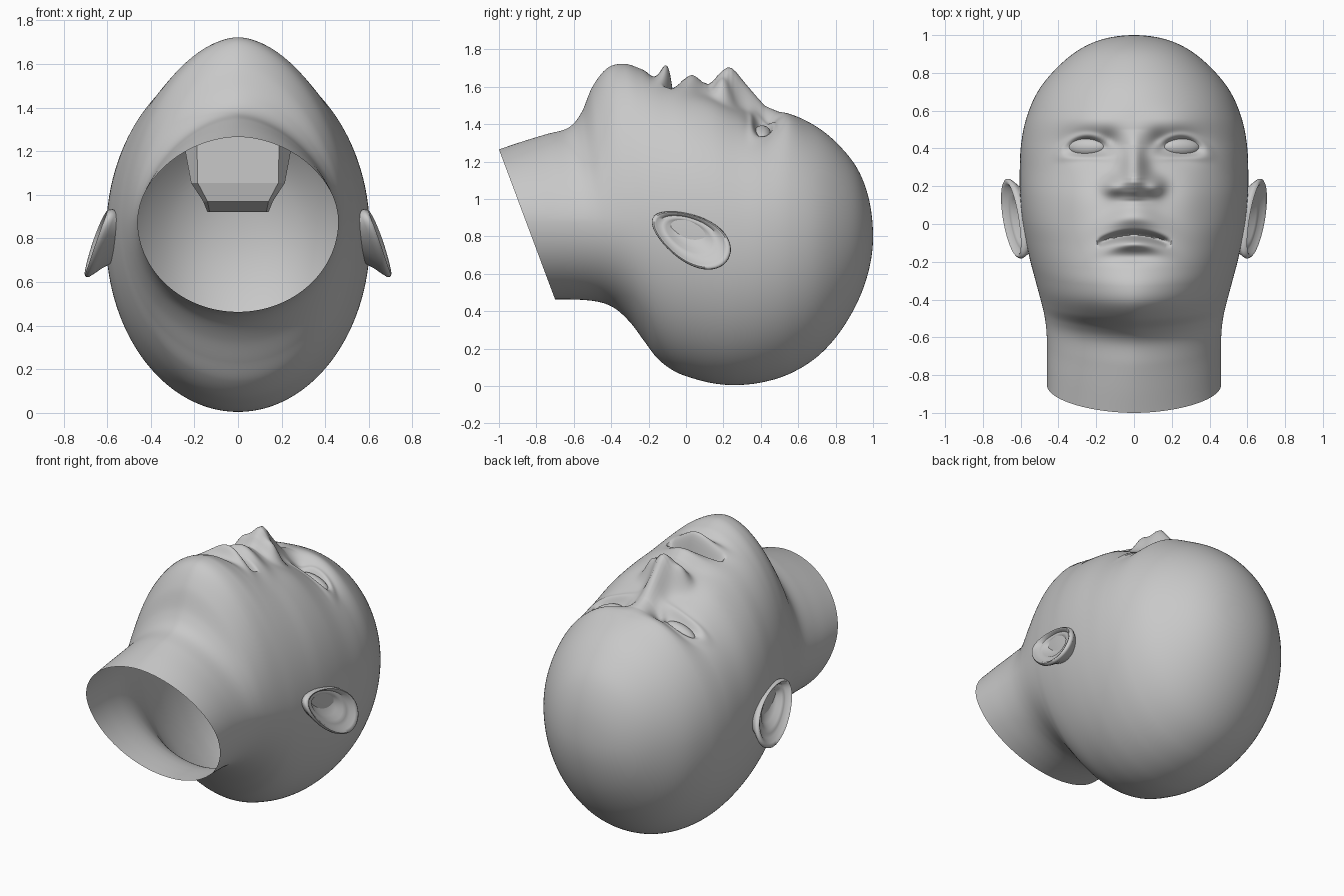
import bpy, bmesh, math

if "Cube" in bpy.data.objects:
    bpy.data.objects.remove(bpy.data.objects["Cube"])

skin = bpy.data.materials.new("plain grey")
skin.diffuse_color = (0.58, 0.58, 0.58, 1)
skin.use_nodes = True
skin.node_tree.nodes["Principled BSDF"].inputs["Base Color"].default_value = skin.diffuse_color


def finish(obj, smooth=True):
    obj.data.materials.append(skin)
    if smooth:
        bpy.ops.object.select_all(action='DESELECT')
        obj.select_set(True)
        bpy.context.view_layer.objects.active = obj
        bpy.ops.object.shade_smooth_by_angle(angle=math.radians(60))
    return obj


def loft(name, rings, cap_end=False, smooth=True):
    """Skin a list of closed rings that share one point count."""
    bm = bmesh.new()
    loops = [[bm.verts.new(p) for p in ring] for ring in rings]
    n = len(loops[0])
    for a, b in zip(loops, loops[1:]):
        for i in range(n):
            j = (i + 1) % n
            bm.faces.new((a[i], a[j], b[j], b[i]))
    if cap_end:
        bm.faces.new(loops[-1])
    bmesh.ops.remove_doubles(bm, verts=bm.verts, dist=1e-5)
    bmesh.ops.recalc_face_normals(bm, faces=bm.faces)
    mesh = bpy.data.meshes.new(name)
    bm.to_mesh(mesh)
    bm.free()
    obj = bpy.data.objects.new(name, mesh)
    bpy.context.collection.objects.link(obj)
    return finish(obj, smooth)


def bump(x, y, cx, cy, sx, sy):
    return math.exp(-((x - cx) / sx) ** 2 - ((y - cy) / sy) ** 2)


def ease(table, y):
    """Read a table of (y, value) pairs with rising y, easing between them."""
    if y <= table[0][0] or y >= table[-1][0]:
        return 0.0
    for (y0, a), (y1, b) in zip(table, table[1:]):
        if y <= y1:
            return a + (b - a) * (y - y0) / (y1 - y0)


# Head sections: front y, front z, back y, back z, half width, widest z, roundness
SECTIONS = [
    (1.00, 0.80, 1.00, 0.80, 0.00, 0.80, 2.0),
    (0.98, 0.99, 0.98, 0.63, 0.16, 0.80, 2.0),
    (0.92, 1.155, 0.92, 0.455, 0.295, 0.80, 2.0),
    (0.82, 1.285, 0.82, 0.285, 0.415, 0.80, 2.0),
    (0.70, 1.385, 0.70, 0.155, 0.51, 0.80, 2.0),
    (0.56, 1.45, 0.56, 0.068, 0.57, 0.80, 2.05),
    (0.42, 1.462, 0.42, 0.022, 0.598, 0.80, 2.1),
    (0.28, 1.495, 0.28, 0.005, 0.605, 0.80, 2.15),
    (0.14, 1.55, 0.16, 0.012, 0.603, 0.82, 2.17),
    (0.00, 1.60, 0.05, 0.037, 0.592, 0.84, 2.12),
    (-0.12, 1.645, -0.06, 0.078, 0.572, 0.86, 2.0),
    (-0.24, 1.695, -0.15, 0.145, 0.55, 0.875, 1.88),
    (-0.33, 1.722, -0.22, 0.235, 0.53, 0.88, 1.8),
    (-0.42, 1.70, -0.29, 0.33, 0.51, 0.88, 1.75),
    (-0.50, 1.60, -0.36, 0.40, 0.49, 0.88, 1.7),
    (-0.56, 1.46, -0.42, 0.435, 0.475, 0.88, 1.68),
    (-0.63, 1.38, -0.48, 0.452, 0.465, 0.88, 1.68),
    (-0.75, 1.345, -0.55, 0.46, 0.46, 0.88, 1.72),
    (-0.88, 1.305, -0.63, 0.463, 0.46, 0.88, 1.8),
    (-1.00, 1.265, -0.70, 0.463, 0.46, 0.88, 1.87),
]
NOSE = [(0.09, 0), (0.12, 0.015), (0.145, 0.06), (0.17, 0.115), (0.195, 0.155),
        (0.22, 0.185), (0.245, 0.193), (0.27, 0.178), (0.30, 0.15), (0.36, 0.095),
        (0.42, 0.04), (0.50, 0.006), (0.56, 0)]
EYE_X, EYE_Y = 0.25, 0.41


def face_relief(x, y):
    """Height added to the front of the head."""
    x = abs(x)
    # nose ridge and wings, then the groove above the lip
    width = 0.055 + 0.035 * bump(0, y, 0, 0.2, 1, 0.08)
    d = ease(NOSE, y) * math.exp(-(x / width) ** 2)
    d += 0.07 * bump(x, y, 0.11, 0.195, 0.05, 0.05)
    d += 0.035 * bump(x, y, 0, 0.11, 0.11, 0.05)
    # lips, parted mouth and the hollow below
    yc = y + 1.2 * x * x
    d += 0.07 * bump(x, yc, 0, 0.035, 0.14, 0.055)
    d += 0.075 * bump(x, yc, 0, -0.105, 0.12, 0.035)
    if x < 0.19:
        fade = math.sqrt(1 - (x / 0.19) ** 2)
        d -= 0.11 * fade * math.exp(-((yc + 0.06) / 0.019) ** 2)
    d -= 0.015 * bump(x, y, 0, -0.18, 0.12, 0.03)
    # brow, cheek and eye socket
    d += 0.02 * bump(x, y, 0.22, 0.54, 0.15, 0.07)
    d += 0.015 * bump(x, y, 0.28, 0.15, 0.13, 0.14)
    d -= 0.045 * bump(x, y, 0.23, 0.42, 0.13, 0.085)
    d -= 0.03 * bump(x, y, 0.13, 0.43, 0.05, 0.06)
    # eyelids around an almond opening
    t = (x - EYE_X) / 0.115
    r = math.hypot(t, (y - EYE_Y + 0.02 * t * t) / 0.05)
    d += 0.014 * math.exp(-((r - 1.15) / 0.35) ** 2) - 0.022 * math.exp(-r ** 4)
    return d


def catmull(p, t):
    return [0.5 * (2 * b + (c - a) * t + (2 * a - 5 * b + 4 * c - d) * t * t
                   + (3 * b - a - 3 * c + d) * t ** 3) for a, b, c, d in zip(*p)]


def head_rings(around=256):
    s = SECTIONS[1]
    before = (s[0], s[3], s[2], s[1], -s[4], s[5], s[6])
    after = tuple(2 * a - b for a, b in zip(SECTIONS[-1], SECTIONS[-2]))
    rows = [before] + SECTIONS + [after]
    path = []
    for i in range(len(rows) - 3):
        steps = 24 if 5 <= i <= 11 else 8      # finer over the face
        path += [catmull(rows[i:i + 4], k / steps) for k in range(steps)]
    path.append(SECTIONS[-1])
    rings = []
    for yf, zf, yb, zb, w, zw, n in path:
        ring = []
        for i in range(around):
            a = 2 * math.pi * i / around
            c, s = math.cos(a), math.sin(a)
            e = 2 / n if s > 0 else 1
            x = w * math.copysign(abs(c) ** e, c)
            z = zw + ((zf - zw) * s ** e if s > 0 else (zw - zb) * s)
            f = (z - zb) / max(zf - zb, 1e-6)
            y = yb + (yf - yb) * f
            if z > 1.1 and y > -0.45:
                z += face_relief(x, y) * min(1, (z - 1.1) / 0.12)
            ring.append((x, y, max(z, 0)))
        rings.append(ring)
    return rings


loft("head_and_neck", head_rings())

# Ears: egg-shaped rings with a rolled rim and hollow bowl (scale, outward offset)
EAR = [(0.68, -0.10), (0.80, -0.06), (0.94, -0.025), (1.0, -0.008), (0.99, 0.006),
       (0.94, 0.014), (0.87, 0.008), (0.78, -0.012), (0.68, -0.012), (0.58, -0.018),
       (0.45, -0.04), (0.2, -0.05), (0, -0.05)]
for side, label in ((-1, "left"), (1, "right")):
    rings = []
    for scale, out in EAR:
        ring = []
        for i in range(48):
            t = 2 * math.pi * i / 48
            a = math.cos(t) * scale - 0.15 * (1 - scale)
            b = math.sin(t) * scale - 0.15 * (1 - scale)
            la, lb = 0.23 * a, 0.125 * b * (1 + 0.22 * a)
            x = 0.638 + 0.045 * a + 0.033 * b + out
            ring.append((side * x, 0.025 + 0.88 * la - 0.48 * lb,
                         0.79 - 0.48 * la - 0.88 * lb))
        rings.append(ring)
    loft(label + "_ear", rings)

    # Eyeball, tilted to follow the face
    bpy.ops.mesh.primitive_uv_sphere_add(segments=32, ring_count=16, radius=1,
                                         location=(side * EYE_X, EYE_Y - 0.003, 1.338),
                                         rotation=(0, side * math.radians(19), 0))
    eye = bpy.context.object
    eye.name = label + "_eyeball"
    eye.scale = (0.105, 0.05, 0.046)
    finish(eye)

# Mouth cavity: faceted pocket inside the head
# (z, flat half width, full half width, low y, high y)
POCKET = [(1.50, 0.14, 0.17, -0.10, -0.04), (1.35, 0.19, 0.27, -0.20, 0.10),
          (1.055, 0.185, 0.215, -0.20, 0.10), (0.97, 0.14, 0.16, -0.18, 0.10),
          (0.92, 0.13, 0.14, -0.06, 0.06)]
rings = []
for z, k, w, y0, y1 in POCKET:
    m = (y1 - y0) * 0.25
    rings.append([(-k, y0, z), (k, y0, z), (w, y0 + m, z), (w, y1 - m, z),
                  (k, y1, z), (-k, y1, z), (-w, y1 - m, z), (-w, y0 + m, z)])
loft("mouth_cavity", rings, cap_end=True, smooth=False)
